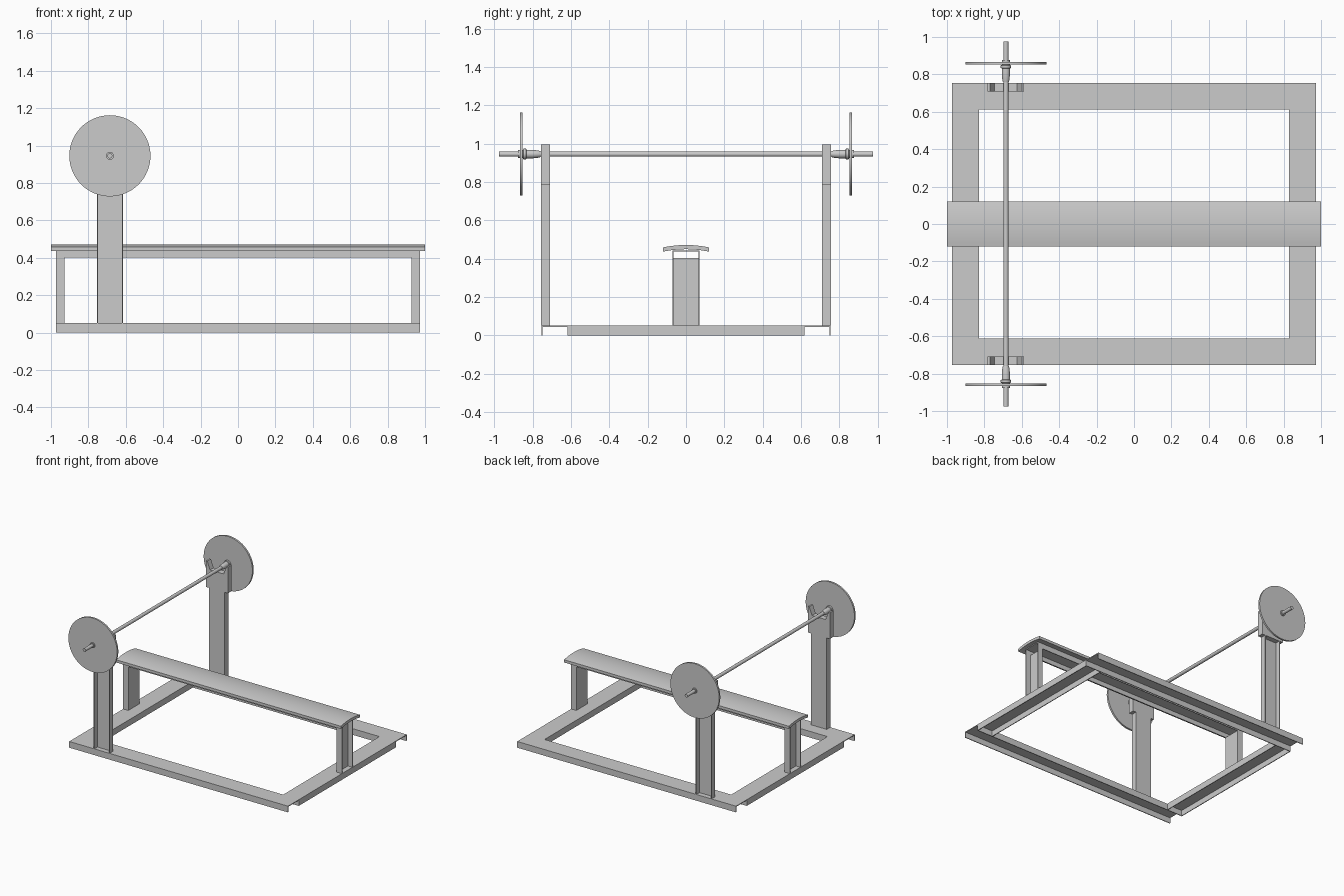
import bpy, bmesh, math
from mathutils import Vector

if "Cube" in bpy.data.objects:
    bpy.data.objects.remove(bpy.data.objects["Cube"])

T = 0.006                      # steel wall thickness
X, Y, Z = Vector((1, 0, 0)), Vector((0, 1, 0)), Vector((0, 0, 1))


def finish(name, bm, smooth=False):
    bmesh.ops.recalc_face_normals(bm, faces=bm.faces)
    me = bpy.data.meshes.new(name)
    bm.to_mesh(me)
    bm.free()
    ob = bpy.data.objects.new(name, me)
    bpy.context.collection.objects.link(ob)
    if smooth:
        bpy.ops.object.select_all(action='DESELECT')
        ob.select_set(True)
        bpy.context.view_layer.objects.active = ob
        bpy.ops.object.shade_smooth_by_angle(angle=math.radians(35))
    return ob


def prism(name, pts, origin, u, v, run, smooth=False):
    """Extrude a 2D outline laid on axes u, v along the vector run."""
    bm = bmesh.new()
    face = bm.faces.new([bm.verts.new(Vector(origin) + u * a + v * b) for a, b in pts])
    ext = bmesh.ops.extrude_face_region(bm, geom=[face])
    verts = [g for g in ext['geom'] if isinstance(g, bmesh.types.BMVert)]
    bmesh.ops.translate(bm, verts=verts, vec=run)
    # extrude_face_region removes the start cap in some cases: close any opening
    bmesh.ops.holes_fill(bm, edges=[e for e in bm.edges if e.is_boundary])
    return finish(name, bm, smooth)


def channel(name, width, depth, origin, u, v, run):
    """C-section: web at v = 0, flanges reaching to v = depth."""
    h = width / 2
    pts = [(-h, 0), (h, 0), (h, depth), (h - T, depth), (h - T, T),
           (-h + T, T), (-h + T, depth), (-h, depth)]
    return prism(name, pts, origin, u, v, run)


def lathe(name, profile, x, z, segments):
    """Revolve (radius, y) pairs about a line parallel to y."""
    bm = bmesh.new()
    rings = []
    for r, y in profile:
        rings.append([bm.verts.new((x + r * math.cos(2 * math.pi * i / segments), y,
                                    z + r * math.sin(2 * math.pi * i / segments)))
                      for i in range(segments)])
    for a, b in zip(rings, rings[1:]):
        for i in range(segments):
            j = (i + 1) % segments
            bm.faces.new((a[i], a[j], b[j], b[i]))
    bm.faces.new(rings[0])
    bm.faces.new(rings[-1])
    return finish(name, bm, True)


BX, BZ = -0.685, 0.945         # bar axis

for s, side in ((-1, "front"), (1, "back")):
    # base rail and rack upright
    channel(side + "_base_rail", 0.143, 0.05, (-0.973, s * 0.683, 0.05), Y, -Z, X * 1.946)
    channel(side + "_upright", 0.14, 0.046, (BX, s * 0.709, 0.05), X, Y * s, Z * 0.74)

    # notched bar rest on top of the upright
    rest = [(-0.098, 0.785), (0.098, 0.785), (0.098, 0.995), (0.085, 0.995),
            (0.06, 0.931), (-0.06, 0.931), (-0.085, 0.995), (-0.098, 0.995)]
    prism(side + "_bar_rest", rest, (BX, s * 0.709, 0), X, Z, Y * s * 0.046)

    # sleeve with stop collar, and weight plate
    sleeve = [(0.016, 0.76), (0.019, 0.772), (0.022, 0.80), (0.022, 0.832), (0.028, 0.834),
              (0.028, 0.848), (0.021, 0.85), (0.021, 0.876)]
    lathe(side + "_sleeve", [(r, s * y) for r, y in sleeve], BX, BZ, 24)
    lathe(side + "_weight_plate", [(0.217, s * 0.852), (0.217, s * 0.867)], BX, BZ, 64)

for s, side in ((-1, "left"), (1, "right")):
    # cross rail and bench leg
    channel(side + "_cross_rail", 0.143, 0.05, (s * 0.9015, -0.612, 0.05), X, -Z, Y * 1.224)
    channel(side + "_bench_leg", 0.14, 0.046, (s * 0.927, 0, 0.05), Y, X * s, Z * 0.352)

# bar
lathe("bar", [(0.0135, -0.975), (0.0135, 0.975)], BX, BZ, 24)

# beam under the seat
channel("bench_beam", 0.14, 0.042, (-0.973, 0, 0.443), Y, -Z, X * 1.946)

# gently arched bench seat
ys = [-0.121 + 0.242 * i / 12 for i in range(13)]
top = [(y, 0.471 - 0.013 * (y / 0.121) ** 2) for y in ys]
bottom = [(y, z - 0.022) for y, z in reversed(top)]
prism("bench_seat", top + bottom, (-1, 0, 0), Y, Z, X * 2, True)
